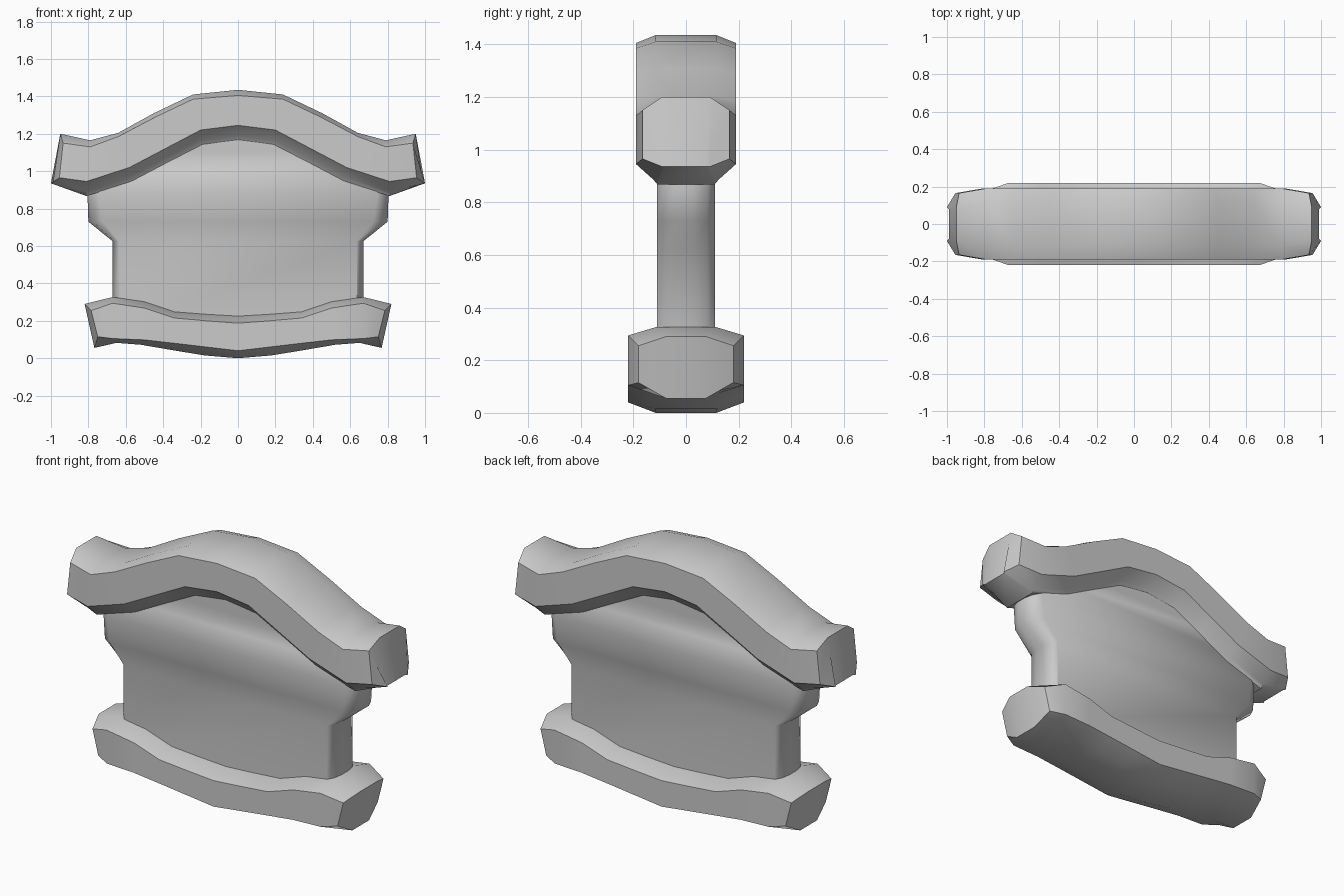
import bpy, bmesh, math

if "Cube" in bpy.data.objects:
    bpy.data.objects.remove(bpy.data.objects["Cube"])


def finish(name, verts, faces, angle):
    mesh = bpy.data.meshes.new(name)
    mesh.from_pydata(verts, [], faces)
    bm = bmesh.new()
    bm.from_mesh(mesh)
    bmesh.ops.recalc_face_normals(bm, faces=bm.faces)
    bm.to_mesh(mesh)
    bm.free()
    obj = bpy.data.objects.new(name, mesh)
    bpy.context.collection.objects.link(obj)
    bpy.ops.object.select_all(action='DESELECT')
    obj.select_set(True)
    bpy.context.view_layer.objects.active = obj
    bpy.ops.object.shade_smooth_by_angle(angle=math.radians(angle))
    return obj


def loft(rings):
    n = len(rings[0])
    verts = [p for r in rings for p in r]
    faces = [(i * n + k, i * n + (k + 1) % n, (i + 1) * n + (k + 1) % n, (i + 1) * n + k)
             for i in range(len(rings) - 1) for k in range(n)]
    return verts, faces


def beam(name, rails, depths, cap_depths):
    """Rails run from the middle to the right end as (x, z); mirrored to the left."""
    count, m = len(rails[0]), len(rails)
    half = []
    for i in range(count):
        ys = cap_depths if i == count - 1 else depths
        front = [(rails[k][i][0], -ys[k], rails[k][i][1]) for k in range(m)]
        half.append(front + [(x, -y, z) for x, y, z in reversed(front)])
    left = [[(-x, y, z) for x, y, z in r] for r in reversed(half[1:])]
    rings = left + half
    verts, faces = loft(rings)
    # faceted end caps: flat middle with two angled side facets
    for s in (0, (len(rings) - 1) * 2 * m):
        faces += [tuple(range(s, s + m)), tuple(range(s + m, s + 2 * m)),
                  (s, s + m - 1, s + m, s + 2 * m - 1)]
    return finish(name, verts, faces, 35)


# Arched top beam: crown, front upper edge, front lower edge, underside, lip
beam("top_beam", [
    [(0, 1.435), (.24, 1.41), (.45, 1.31), (.64, 1.205), (.79, 1.165), (.95, 1.20)],
    [(0, 1.405), (.24, 1.385), (.44, 1.29), (.64, 1.185), (.79, 1.13), (.935, 1.15)],
    [(0, 1.245), (.20, 1.22), (.39, 1.12), (.58, 1.02), (.81, .945), (.955, .965)],
    [(0, 1.19), (.195, 1.165), (.38, 1.07), (.57, .97), (.81, .887), (1.0, .935)],
    [(0, 1.165), (.19, 1.14), (.375, 1.045), (.565, .945), (.81, .867), (.99, .935)],
], [.115, .19, .19, .125, .108], [.09, .165, .165, .09, .08])

# Curved base beam
beam("base_beam", [
    [(0, .225), (.17, .235), (.34, .248), (.50, .302), (.67, .327), (.82, .29)],
    [(0, .187), (.17, .20), (.34, .215), (.50, .268), (.67, .294), (.785, .255)],
    [(0, .04), (.17, .06), (.34, .08), (.50, .098), (.67, .105), (.75, .115)],
    [(0, 0), (.18, .015), (.35, .043), (.52, .072), (.65, .082), (.768, .055)],
], [.11, .22, .22, .115], [.075, .18, .18, .075])

# Centre panel with rounded side edges and shoulder bumps: (half width, z, rounding)
levels = [(.67, .15, .035), (.67, .625, .035), (.80, .73, .075),
          (.805, .88, .06), (.79, 1.0, .06), (.62, 1.1, .05), (.2, 1.3, .05)]
rings = []
for w, z, r in levels:
    right = [(w - r, -.11), (w - .3 * r, -.08), (w, -.03),
             (w, .03), (w - .3 * r, .08), (w - r, .11)]
    rings.append([(x, y, z) for x, y in right] + [(-x, y, z) for x, y in reversed(right)])
verts, faces = loft(rings)
faces += [tuple(range(12)), tuple(range(len(verts) - 12, len(verts)))]
finish("centre_panel", verts, faces, 50)
